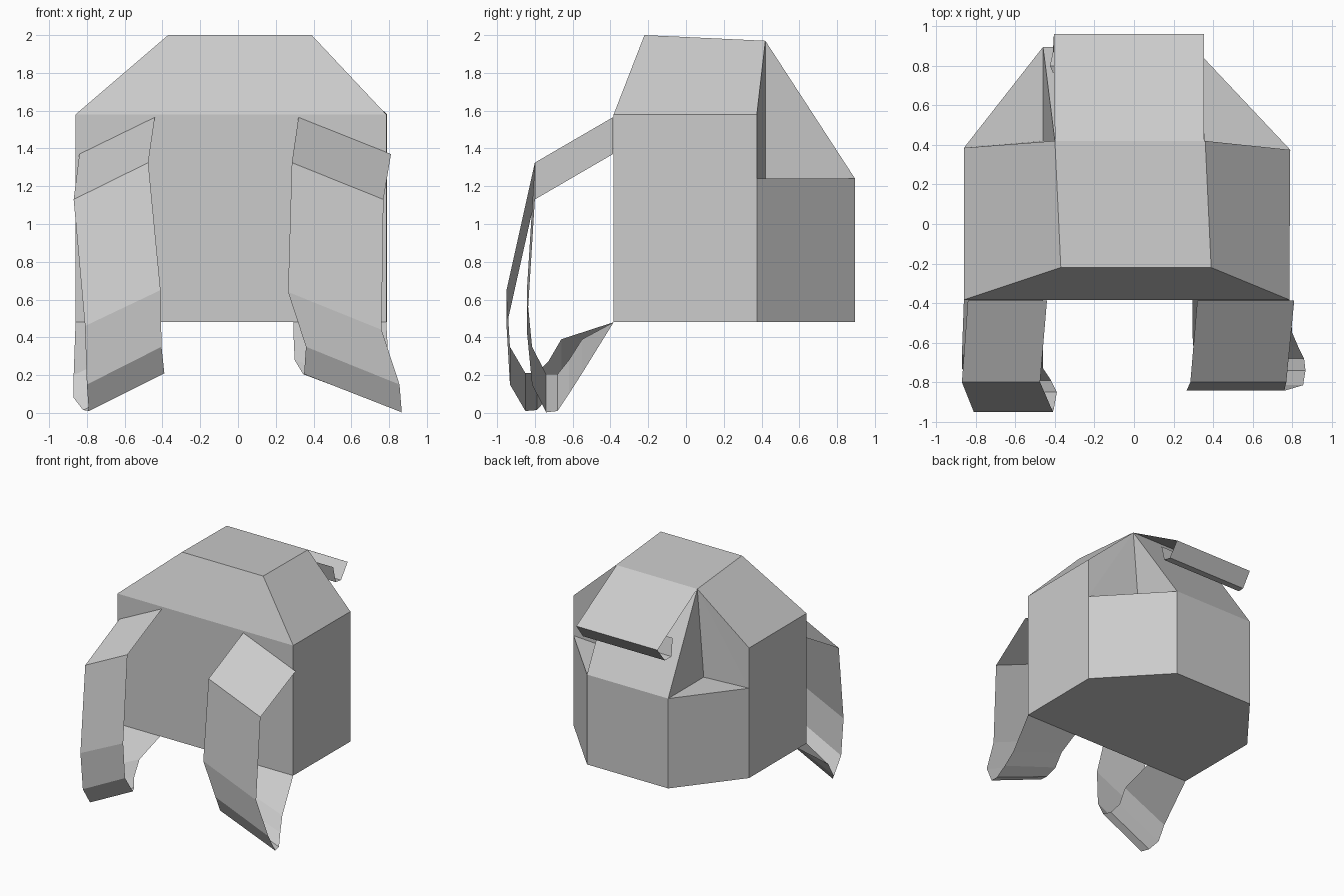
import bpy


def make_mesh(name, verts, faces):
    me = bpy.data.meshes.new(name)
    me.from_pydata(verts, [], faces)
    me.update()
    ob = bpy.data.objects.new(name, me)
    bpy.context.collection.objects.link(ob)
    return ob


def ribbon(name, rows):
    """Open strip of quads: each row is a (left point, right point) pair."""
    verts = [p for row in rows for p in row]
    faces = [(i, i + 1, i + 3, i + 2) for i in range(0, len(verts) - 2, 2)]
    return make_mesh(name, verts, faces)


# Hair cap: six-sided wall, sloped crown and a sloped back with corner shelves
outline = [(-.86, -.383), (.785, -.383), (.79, .375),
           (.30, .895), (-.46, .895), (-.86, .385)]
low = [(x, y, .48) for x, y in outline]                       # 0-5
mid = [(x, y, 1.24) for x, y in outline[2:]]                  # 6-9
brow = [(*outline[i], 1.58) for i in (0, 1, 2, 5)]            # 10-13
top = [(-.37, -.22, 2), (.39, -.22, 2),
       (.36, .42, 1.97), (-.40, .42, 1.97)]                   # 14-17
inner = [(.30, .42, 1.24), (-.46, .42, 1.24)]                 # 18-19
make_mesh("hair_cap", low + mid + brow + top + inner, [
    (5, 4, 3, 2, 1, 0),                                       # underside
    (0, 1, 11, 10), (1, 2, 6, 12, 11), (5, 0, 10, 13, 9),     # front, sides
    (2, 3, 7, 6), (3, 4, 8, 7), (4, 5, 9, 8),                 # back walls
    (10, 11, 15, 14), (11, 12, 16, 15), (13, 10, 14, 17),     # crown slopes
    (14, 15, 16, 17), (7, 8, 17, 16),                         # top, back slope
    (6, 7, 18), (8, 9, 19),                                   # shelves
    (12, 6, 16), (6, 18, 16), (18, 7, 16),                    # right notch
    (9, 13, 17), (19, 9, 17), (8, 19, 17)])                   # left notch

# Front locks: rows of (y, left x, left z, right x, right z), brow to hem
left_rows = [(-.387, -.84, 1.37, -.44, 1.565), (-.80, -.87, 1.13, -.475, 1.325),
             (-.95, -.81, .46, -.41, .65), (-.932, -.80, .15, -.405, .35),
             (-.85, -.79, .01, -.39, .21), (-.79, -.82, .015, -.42, .21),
             (-.73, -.87, .08, -.46, .27), (-.66, -.87, .20, -.46, .39),
             (-.383, -.86, .48, -.46, .48)]
right_rows = [(-.387, .32, 1.565, .81, 1.37), (-.80, .285, 1.325, .77, 1.13),
              (-.843, .265, .64, .76, .44), (-.815, .36, .35, .855, .15),
              (-.74, .35, .205, .867, .003), (-.68, .345, .205, .86, .01),
              (-.62, .30, .28, .83, .10), (-.55, .295, .39, .80, .21),
              (-.383, .295, .48, .785, .48)]
for name, rows in (("front_lock_left", left_rows), ("front_lock_right", right_rows)):
    ribbon(name, [((xl, y, zl), (xr, y, zr)) for y, xl, zl, xr, zr in rows])

# Back flap: short strip off the crown with a curled tip
profile = [(.42, 1.97, -.40), (.96, 1.66, -.405), (.87, 1.54, -.41),
           (.80, 1.55, -.425), (.765, 1.69, -.41)]
ribbon("back_flap", [((x, y, z), (.355, y, z)) for y, z, x in profile])
